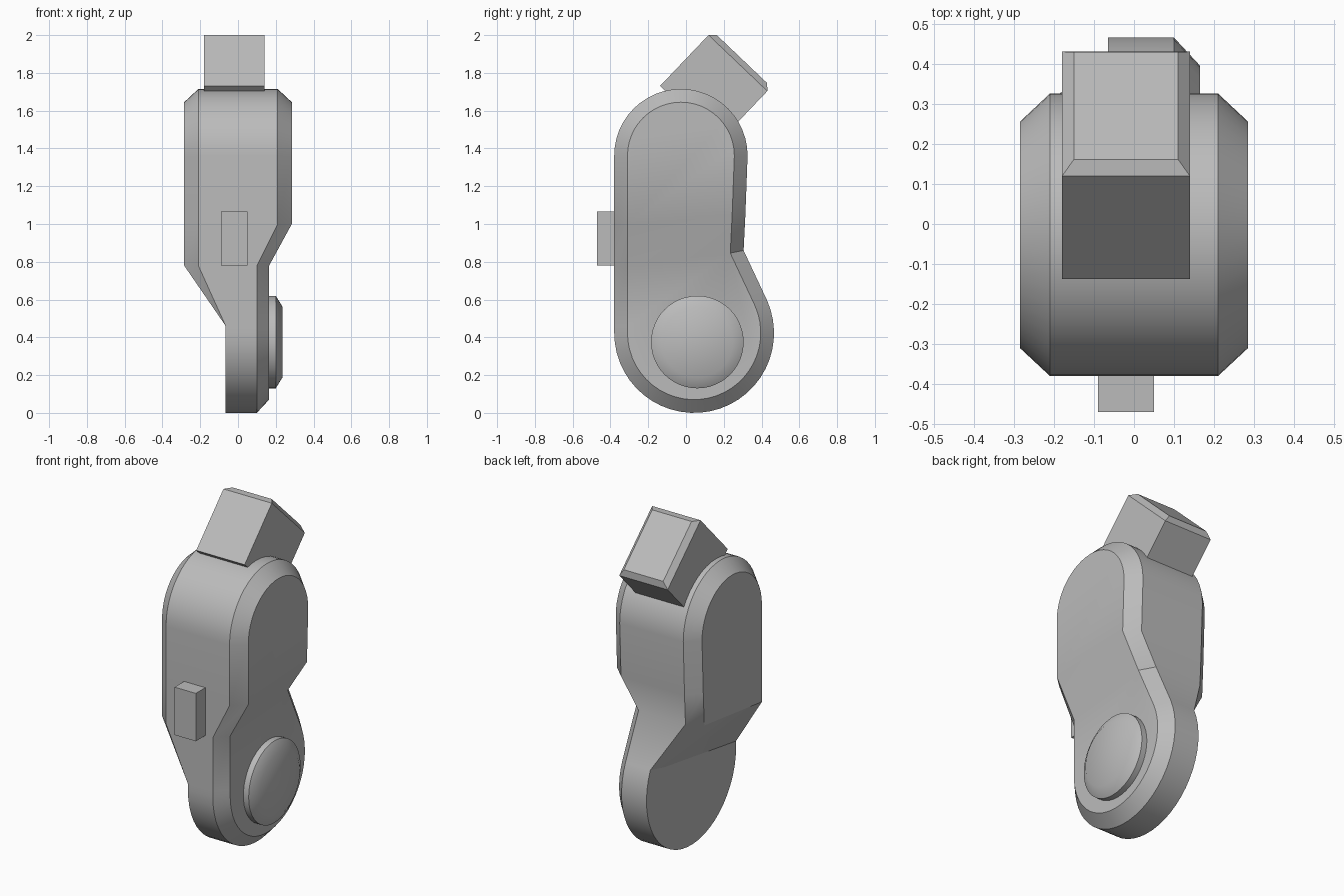
import bpy, bmesh
from math import sin, cos, radians
from mathutils import Vector

cube = bpy.data.objects.get("Cube")
if cube:
    bpy.data.objects.remove(cube)

grey = bpy.data.materials.new("plain_grey")
grey.use_nodes = True
GREY = (0.5, 0.5, 0.5, 1)
grey.diffuse_color = GREY
grey.node_tree.nodes["Principled BSDF"].inputs["Base Color"].default_value = GREY


def finish(name, bm, angle=32):
    """Clean the mesh, make the object and shade it."""
    bmesh.ops.remove_doubles(bm, verts=bm.verts, dist=0.0005)
    bmesh.ops.recalc_face_normals(bm, faces=bm.faces)
    mesh = bpy.data.meshes.new(name)
    bm.to_mesh(mesh)
    bm.free()
    mesh.materials.append(grey)
    obj = bpy.data.objects.new(name, mesh)
    bpy.context.collection.objects.link(obj)
    bpy.ops.object.select_all(action='DESELECT')
    obj.select_set(True)
    bpy.context.view_layer.objects.active = obj
    bpy.ops.object.shade_smooth_by_angle(angle=radians(angle))
    return obj


def skin(bm, rings):
    """Join successive closed rings with quads."""
    loops = [[bm.verts.new(p) for p in ring] for ring in rings]
    for a, b in zip(loops, loops[1:]):
        for i in range(len(a)):
            j = (i + 1) % len(a)
            bm.faces.new((a[i], a[j], b[j], b[i]))
    return loops


def loft(name, rings):
    """Skin the rings and close both ends."""
    bm = bmesh.new()
    loops = skin(bm, rings)
    bm.faces.new(loops[0])
    bm.faces.new(loops[-1])
    return finish(name, bm)


def arc(cy, cz, r, start, end, steps):
    angles = [radians(start + (end - start) * i / steps) for i in range(steps + 1)]
    return [Vector((cy + r * cos(a), cz + r * sin(a))) for a in angles]


def inset(points, d):
    """Mitred inward offset of a counter-clockwise outline."""
    result = []
    for i, p in enumerate(points):
        e1 = (p - points[i - 1]).normalized()
        e2 = (points[(i + 1) % len(points)] - p).normalized()
        n1, n2 = Vector((-e1.y, e1.x)), Vector((-e2.y, e2.x))
        result.append(p + (n1 + n2) * d / (1 + n1.dot(n2)))
    return result


# Body: side outline with a thick upper half and a thin offset lower plate
outline = arc(-0.027, 1.362, 0.353, 0, 180, 24)
top = len(outline)                       # front bend of the thick half
outline += [Vector((-0.38, z)) for z in (1.0, 0.78, 0.46)]
outline += arc(0.043, 0.423, 0.423, -180, 24, 28)
end = len(outline) - 1                   # back end of the round lower plate
notch, bend = end + 1, end + 2
outline += [Vector((0.305, 0.86)), Vector((0.314, 1.04))]
inner = inset(outline, 0.07)
count = len(outline)

rings = [[], [], [], []]
for i, (o, n) in enumerate(zip(outline, inner)):
    thick_left = i <= top or i == bend
    thick_right = i <= top + 1 or i >= notch
    rings[0].append((0.285 if thick_left else 0.165, n.x, n.y))
    rings[1].append((0.21 if thick_left else 0.1, o.x, o.y))
    rings[2].append((-0.21 if thick_right else -0.065, o.x, o.y))
    if thick_right:
        rings[3].append((-0.285, n.x, n.y))
    elif i == end:
        rings[3].append((-0.065, 0.29, 0.56))
    else:
        rings[3].append((-0.065, o.x, o.y))

bm = bmesh.new()
loops = skin(bm, rings)
left, right = loops[0], loops[3]
front, foot = top + 1, top + 2
caps = [left[:front] + [left[bend]],
        [left[top], left[front], left[bend]],
        [left[front], left[notch], left[bend]],
        left[front:bend],
        right[:foot] + right[notch:],
        [right[front], right[foot], right[end]],
        [right[front], right[end], right[notch]],
        right[foot:notch]]
for cap in caps:
    bm.faces.new(cap)
finish("body", bm)

# Round hub on the left face of the lower plate
loft("hub_disc", [[(x, p.x, p.y) for p in arc(0.06, 0.375, r, 0, 352.5, 47)]
                  for x, r in ((0.14, 0.245), (0.2, 0.245), (0.235, 0.188))])


def rectangle(centre, u, v, hu, hv):
    return [centre + u * hu * a + v * hv * b
            for a, b in ((-1, -1), (1, -1), (1, 1), (-1, 1))]


# Small peg on the front
X, Z = Vector((1, 0, 0)), Vector((0, 0, 1))
loft("front_peg", [rectangle(Vector((-0.02, y, 0.922)), X, Z, 0.07, 0.143)
                   for y in (-0.47, -0.35)])

# Tilted block on top with a bevelled end
axis = Vector((0, 0.69, 0.724)).normalized()
across = axis.cross(X)
tip = Vector((-0.02, 0.275, 1.852))
loft("top_block", [rectangle(tip + axis * d, X, across, 0.16 - s, 0.215 - s)
                   for d, s in ((-0.372, 0), (0, 0), (0.03, 0.03))])
